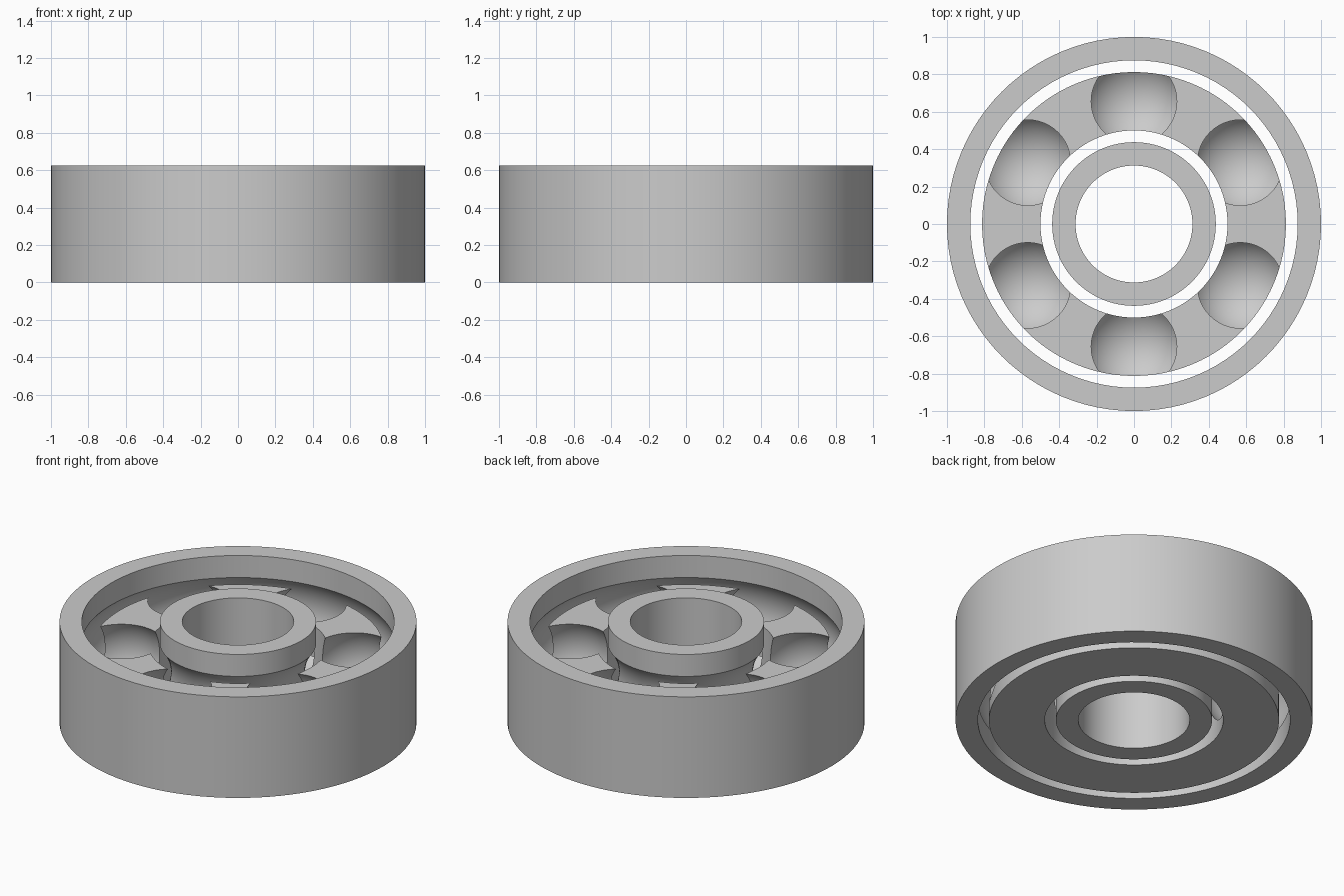
import bpy, bmesh, math
from mathutils import Matrix

if "Cube" in bpy.data.objects:
    bpy.data.objects.remove(bpy.data.objects["Cube"])

H = 0.625          # bearing width
MID = H / 2        # height of the ball centres
PITCH = 0.656      # radius of the ball circle
BALL = 0.281       # radius of grooves and pockets
CAGE_H = 0.475
SEGS = 96

steel = bpy.data.materials.new("steel grey")
steel.diffuse_color = (0.6, 0.6, 0.6, 1)
steel.use_nodes = True
steel.node_tree.nodes["Principled BSDF"].inputs["Base Color"].default_value = steel.diffuse_color


def make_object(name, bm):
    bmesh.ops.recalc_face_normals(bm, faces=bm.faces[:])
    mesh = bpy.data.meshes.new(name)
    bm.to_mesh(mesh)
    bm.free()
    mesh.materials.append(steel)
    ob = bpy.data.objects.new(name, mesh)
    bpy.context.scene.collection.objects.link(ob)
    return ob


def lathe(name, profile):
    """Revolve a closed (radius, z) profile around the z axis."""
    bm = bmesh.new()
    rings = []
    for i in range(SEGS):
        a = 2 * math.pi * i / SEGS
        rings.append([bm.verts.new((r * math.cos(a), r * math.sin(a), z)) for r, z in profile])
    n = len(profile)
    for i in range(SEGS):
        p, q = rings[i], rings[(i + 1) % SEGS]
        for j in range(n):
            k = (j + 1) % n
            bm.faces.new((p[j], q[j], q[k], p[k]))
    return make_object(name, bm)


def smooth(ob):
    bpy.ops.object.select_all(action='DESELECT')
    ob.select_set(True)
    bpy.context.view_layer.objects.active = ob
    bpy.ops.object.shade_smooth_by_angle(angle=math.radians(30))


def groove(edge_r, side):
    """Arc of the ball track where it cuts a wall at edge_r, from bottom to top."""
    half = math.acos(abs(edge_r - PITCH) / BALL)
    half = math.pi / 2 - math.asin(abs(edge_r - PITCH) / BALL)
    steps = 16
    angles = [-half + 2 * half * i / steps for i in range(steps + 1)]
    return [(PITCH + side * BALL * math.cos(a), MID + BALL * math.sin(a)) for a in angles]


# Outer and inner rings, each with a ball track
outer = lathe("outer_ring", [(1, H), (1, 0), (0.875, 0)] + groove(0.875, 1) + [(0.875, H)])
inner = lathe("inner_ring", [(0.3125, H), (0.3125, 0), (0.4375, 0)] + groove(0.4375, -1) + [(0.4375, H)])

# Ball cage, open at the top
cage = lathe("ball_cage", [(0.5, 0), (0.8125, 0), (0.8125, CAGE_H), (0.5, CAGE_H)])

# Six ball pockets cut into the cage
bm = bmesh.new()
for i in range(6):
    turn = Matrix.Rotation(math.radians(30 + 60 * i), 4, 'Z')
    bmesh.ops.create_uvsphere(bm, u_segments=48, v_segments=32, radius=BALL,
                              matrix=turn @ Matrix.Translation((PITCH, 0, MID)))
cutter = make_object("pocket_cutter", bm)
cutter.hide_render = True
cut = cage.modifiers.new("pockets", 'BOOLEAN')
cut.operation = 'DIFFERENCE'
cut.solver = 'EXACT'
cut.object = cutter
bpy.context.view_layer.objects.active = cage
bpy.ops.object.modifier_apply(modifier=cut.name)
bpy.data.objects.remove(cutter)

for ob in (outer, inner, cage):
    smooth(ob)
